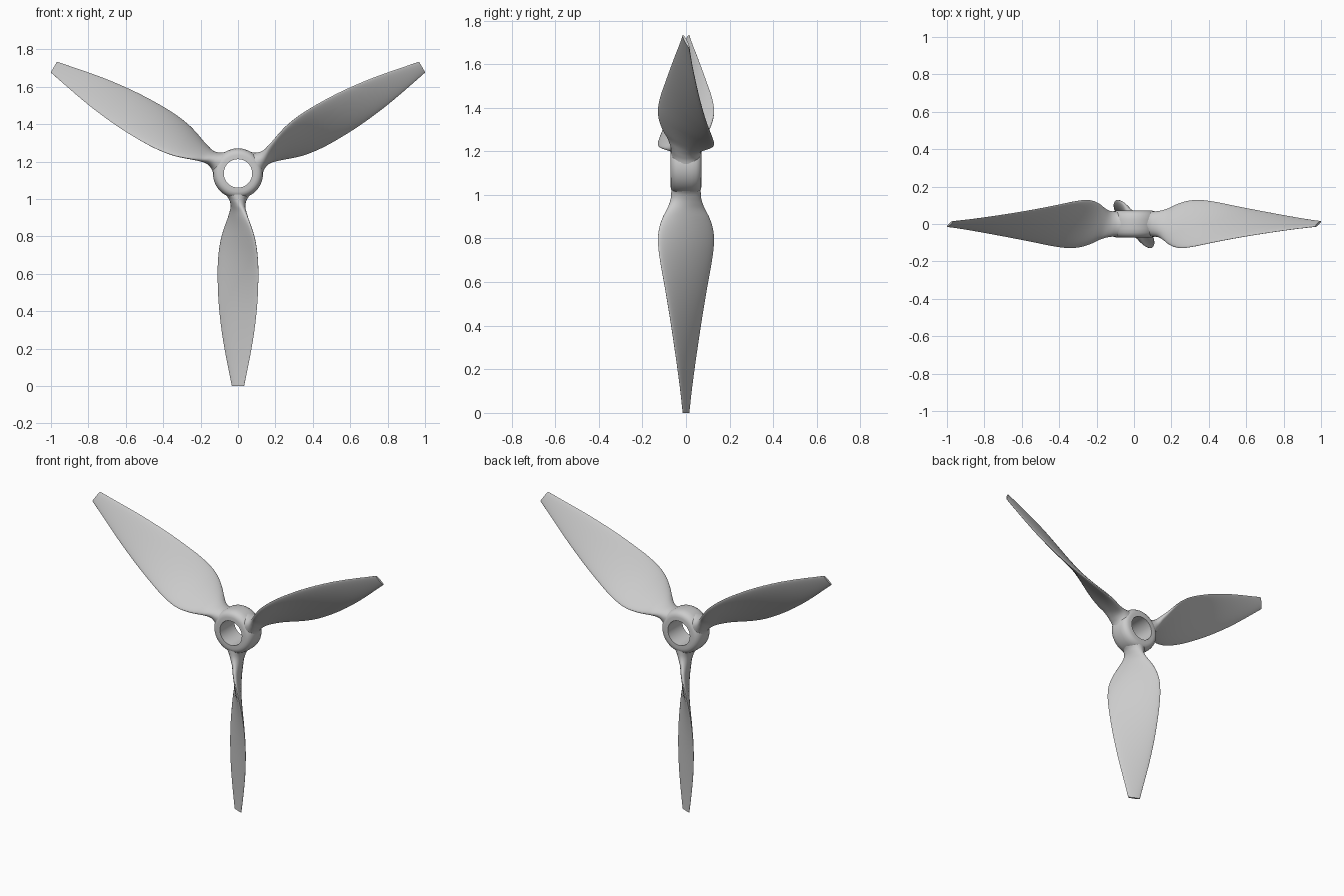
import bpy, bmesh, math

cube = bpy.data.objects.get("Cube")
if cube:
    bpy.data.objects.remove(cube, do_unlink=True)

HUB_Z = 1.137
SIDES = 40

grey = bpy.data.materials.new("plain grey")
grey.use_nodes = True
colour = (0.6, 0.6, 0.6, 1)
grey.diffuse_color = colour
grey.node_tree.nodes["Principled BSDF"].inputs["Base Color"].default_value = colour


def add_object(name, bm, angle=0):
    bmesh.ops.recalc_face_normals(bm, faces=bm.faces)
    mesh = bpy.data.meshes.new(name)
    bm.to_mesh(mesh)
    bm.free()
    mesh.materials.append(grey)
    ob = bpy.data.objects.new(name, mesh)
    bpy.context.collection.objects.link(ob)
    ob.location.z = HUB_Z
    ob.rotation_euler.y = angle
    bpy.ops.object.select_all(action="DESELECT")
    ob.select_set(True)
    bpy.context.view_layer.objects.active = ob
    bpy.ops.object.shade_smooth_by_angle(angle=math.radians(55))


# Blade stations: radius, half chord, half thickness, pitch in degrees (None = helical)
STATIONS = [
    (0.09, 0.066, 0.098, 90), (0.11, 0.067, 0.072, 89), (0.13, 0.068, 0.053, 86),
    (0.15, 0.070, 0.043, 82), (0.17, 0.076, 0.036, 76), (0.20, 0.092, 0.029, None),
    (0.24, 0.118, 0.025, None), (0.29, 0.142, 0.022, None), (0.35, 0.157, 0.020, None),
    (0.44, 0.158, 0.017, None), (0.54, 0.148, 0.015, None), (0.69, 0.128, 0.013, None),
    (0.84, 0.102, 0.011, None), (0.94, 0.081, 0.009, None), (1.04, 0.058, 0.007, None),
    (HUB_Z, 0.036, 0.006, None),
]


def helix(r):
    return math.degrees(math.atan(0.5 / r))


def smooth_stations(steps):
    rows = [(r, c, t, helix(r) if p is None else p) for r, c, t, p in STATIONS]
    # Cubic interpolation with slopes measured against radius
    last = len(rows) - 1
    slopes = []
    for i in range(len(rows)):
        a, b = rows[max(i - 1, 0)], rows[min(i + 1, last)]
        slopes.append([(y - x) / (b[0] - a[0]) for x, y in zip(a, b)])
    for i in range(last):
        a, b = rows[i], rows[i + 1]
        h = b[0] - a[0]
        for k in range(steps):
            s = k / steps
            w = s * s * (3 - 2 * s)
            u, v = s * (1 - s) ** 2 * h, s * s * (s - 1) * h
            yield [x + (y - x) * w + m * u + n * v
                   for x, y, m, n in zip(a, b, slopes[i], slopes[i + 1])]
    yield rows[last]


def make_blade(name, angle):
    bm = bmesh.new()
    rings = []
    for r, chord, thick, pitch in smooth_stations(4):
        p = math.radians(pitch)
        ring = []
        for k in range(SIDES):
            a = math.tau * k / SIDES
            u, v = chord * math.cos(a), thick * math.sin(a)
            ring.append(bm.verts.new((u * math.cos(p) + v * math.sin(p),
                                      v * math.cos(p) - u * math.sin(p), -r)))
        rings.append(ring)
    for lower, upper in zip(rings, rings[1:]):
        for k in range(SIDES):
            j = (k + 1) % SIDES
            bm.faces.new((lower[k], lower[j], upper[j], upper[k]))
    bm.faces.new(rings[0])
    bm.faces.new(rings[-1])
    add_object(name, bm, angle)


# Hub ring: rounded outer rim, straight bore
def make_hub():
    front = [(0.076, -0.071), (0.098, -0.071), (0.111, -0.068), (0.122, -0.060),
             (0.130, -0.046), (0.134, -0.025)]
    profile = front + [(r, -y) for r, y in reversed(front)]
    bm = bmesh.new()
    verts = [bm.verts.new((r, y, 0)) for r, y in profile]
    edges = [bm.edges.new((v, verts[(i + 1) % len(verts)])) for i, v in enumerate(verts)]
    bmesh.ops.spin(bm, geom=verts + edges, cent=(0, 0, 0), axis=(0, 1, 0),
                   angle=math.tau, steps=64, use_merge=True)
    bmesh.ops.remove_doubles(bm, verts=bm.verts, dist=1e-5)
    add_object("hub", bm)


make_hub()
for i, name in enumerate(("lower_blade", "upper_right_blade", "upper_left_blade")):
    make_blade(name, i * math.tau / 3)
